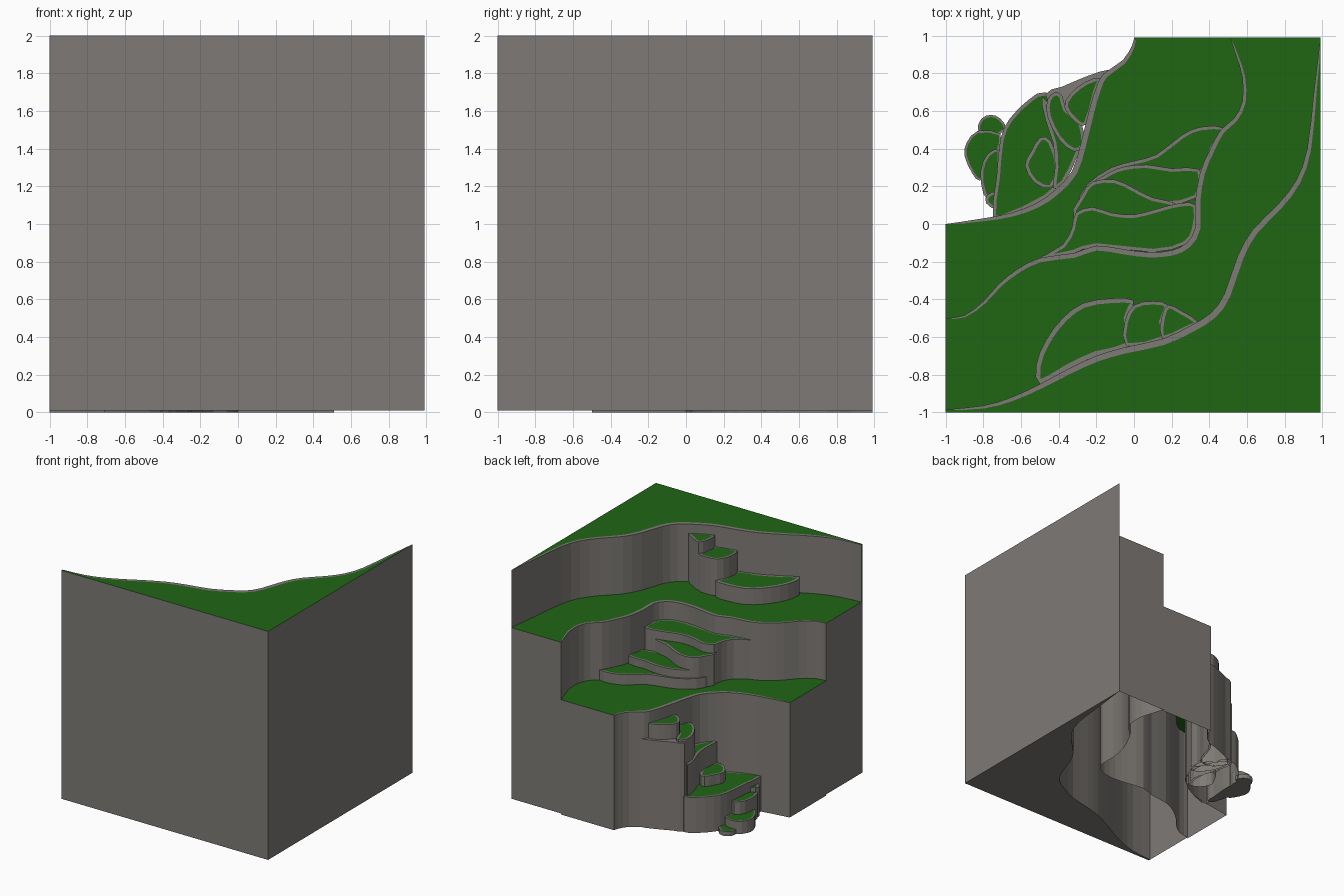
import bpy
from mathutils import Vector
from math import sin, pi

if "Cube" in bpy.data.objects:
    bpy.data.objects.remove(bpy.data.objects["Cube"])


def make_mat(name, rgb):
    m = bpy.data.materials.new(name)
    m.diffuse_color = (*rgb, 1)
    m.use_nodes = True
    m.node_tree.nodes["Principled BSDF"].inputs["Base Color"].default_value = m.diffuse_color
    return m


STONE = make_mat("stone", (0.21, 0.195, 0.18))
GRASS = make_mat("grass", (0.014, 0.133, 0.007))


def smooth(pts, closed, n=2):
    """Catmull-Rom resampling of a few 2D points."""
    p = [Vector(q) for q in pts]
    c, out = len(p), []
    for i in range(c if closed else c - 1):
        ids = [(i + k) % c if closed else min(max(i + k, 0), c - 1) for k in (-1, 0, 1, 2)]
        a, b, d, e = (p[j] for j in ids)
        for s in range(n):
            t = s / n
            out.append(0.5 * (2 * b + (d - a) * t + (2 * a - 5 * b + 4 * d - e) * t * t
                              + (3 * b - a - 3 * d + e) * t ** 3))
    return out if closed else out + [p[-1]]


def inset(line, rim, closed):
    """Shift a counter-clockwise line inward; open lines taper to their ends."""
    c, out = len(line), []
    for i, p in enumerate(line):
        a = line[i - 1] if closed or i else p
        b = line[(i + 1) % c] if closed else line[min(i + 1, c - 1)]
        d = (b - a).normalized()
        w = rim if closed else rim * max(0, sin(pi * i / (c - 1))) ** 0.5
        out.append(p + Vector((-d.y, d.x)) * w)
    return out


def block(name, line, z0, z1, rim, back=(), skip_back=False, bottom=False, grass=True):
    """Upright block: stone walls, stone rim and a grass top."""
    closed = not back
    inner, back = inset(line, rim, closed), [Vector(b) for b in back]
    n, outline = len(line), line + back
    m = len(outline)
    verts = [(p.x, p.y, z) for z in (z0, z1) for p in outline] + [(p.x, p.y, z1) for p in inner]
    faces, mats = [], []
    for i in range(m):
        if skip_back and n <= i < m - 1:
            continue
        j = (i + 1) % m
        faces.append((i, j, m + j, m + i))
    for i in range(n if closed else n - 1):
        j = (i + 1) % n
        # the tapered ends of an open rim are triangles
        if not closed and i == 0:
            faces.append((m, m + 1, 2 * m + 1))
        elif not closed and i == n - 2:
            faces.append((m + i, m + j, 2 * m + i))
        else:
            faces.append((m + i, m + j, 2 * m + j, 2 * m + i))
    if bottom:
        faces.append(tuple(reversed(range(m))))
    mats = [0] * len(faces)
    mid = list(range(2 * m, 2 * m + n))
    if not closed:
        mid[0], mid[-1] = m, m + n - 1
    faces.append(tuple(mid + list(range(m + n, 2 * m))))
    mats.append(1 if grass else 0)
    me = bpy.data.meshes.new(name)
    me.from_pydata(verts, [], faces)
    me.materials.append(STONE)
    me.materials.append(GRASS)
    me.polygons.foreach_set("material_index", mats)
    me.update()
    ob = bpy.data.objects.new(name, me)
    bpy.context.collection.objects.link(ob)


def rock(name, z0, z1, pts, rim=0.018, **kw):
    line = smooth(pts, True)
    area = sum(a.cross(b) for a, b in zip(line, line[1:] + line[:1]))
    block(name, line if area > 0 else line[::-1], z0, z1, rim, **kw)


# Cliff edges, running from the back wall to the left wall
E = 0.99
upper = smooth([(E, E), (.955, .7), (.92, .4), (.86, .23), (.76, .1), (.63, -.03), (.55, -.17),
                (.48, -.37), (.41, -.47), (.3, -.54), (.15, -.61), (-.05, -.655), (-.2, -.7),
                (-.35, -.77), (-.5, -.85), (-.65, -.92), (-.8, -.965), (-1, -.985)], False)
middle = smooth([(.51, E), (.54, .9), (.575, .78), (.575, .65), (.53, .56), (.46, .5), (.4, .39),
                 (.35, .27), (.325, .12), (.325, -.02), (.28, -.1), (.2, -.14), (.08, -.15),
                 (-.05, -.135), (-.2, -.115), (-.32, -.155), (-.5, -.18), (-.62, -.24),
                 (-.72, -.32), (-.8, -.41), (-.9, -.485), (-1, -.5)], False)
lower = smooth([(0, E), (-.01, .95), (-.06, .87), (-.16, .8), (-.2, .73), (-.24, .6), (-.285, .42),
                (-.33, .28), (-.42, .18), (-.52, .11), (-.65, .06), (-.8, .03), (-1, 0)], False)

# Three terraces; the lower two are hollow underneath
block("upper_terrace", upper, .01, 2, .035, back=[(-1, -1), (E, -1)], bottom=True)
block("middle_terrace", middle, .01, 1.5, .028, back=upper[::-1], skip_back=True)
block("lower_terrace", lower, 0, 1, .03, back=middle[::-1], skip_back=True)

# Ledges on the middle terrace
rock("high_ledge_low", 1.5, 1.64, [(-.5, -.85), (-.52, -.75), (-.47, -.62), (-.38, -.5), (-.27, -.42),
     (-.12, -.395), (0, -.405), (-.03, -.5), (-.03, -.65), (-.2, -.7), (-.35, -.77)], .025)
rock("high_ledge_mid", 1.5, 1.82, [(-.04, -.65), (-.05, -.52), (0, -.43), (.1, -.41), (.18, -.43),
     (.15, -.52), (.16, -.61)])
rock("high_ledge_top", 1.5, 1.92, [(.15, -.61), (.145, -.5), (.18, -.43), (.25, -.46), (.34, -.52),
     (.28, -.56)])

# Ledges on the lower terrace
rock("mid_ledge_1", 1, 1.09, [(-.3, .1), (-.25, .21), (-.12, .3), (0, .335), (.12, .37), (.25, .47),
     (.35, .515), (.48, .51), (.42, .4), (.35, .25), (.1, .15), (-.2, .1)])
rock("mid_ledge_2", 1, 1.16, [(-.25, .19), (-.14, .27), (-.05, .305), (.07, .315), (.2, .295),
     (.35, .29), (.335, .14), (.15, .1), (0, .12), (-.15, .15)])
rock("mid_ledge_3", 1, 1.27, [(-.32, .02), (-.28, .15), (-.22, .225), (-.1, .235), (0, .19), (.1, .14),
     (.22, .11), (.15, .05), (0, .03)])
rock("mid_ledge_4", 1, 1.345, [(-.5, -.185), (-.38, -.11), (-.33, -.02), (-.31, .06), (-.22, .09),
     (-.12, .06), (0, .05), (.12, .08), (.24, .11), (.33, .1), (.325, -.03), (.27, -.11),
     (.1, -.15), (-.2, -.12), (-.32, -.155)])

# Rock steps down the outer cliff
rock("cliff_shelf", 0, .77, [(-.13, .82), (-.25, .785), (-.38, .73), (-.47, .69), (-.4, .55),
     (-.25, .55), (-.18, .75)], grass=False)
rock("cliff_step_1", .7, .9, [(-.18, .775), (-.26, .755), (-.34, .69), (-.37, .62), (-.31, .54),
     (-.25, .53), (-.2, .7)])
rock("cliff_step_2", 0, .79, [(-.46, .66), (-.42, .7), (-.38, .68), (-.36, .61), (-.28, .54),
     (-.265, .42), (-.32, .385), (-.4, .45), (-.46, .57)])
rock("cliff_step_3", 0, .58, [(-.49, .68), (-.47, .55), (-.43, .43), (-.42, .3), (-.43, .19),
     (-.37, .22), (-.3, .36), (-.28, .45), (-.4, .57)])
rock("cliff_step_4", 0, .4, [(-.5, .46), (-.55, .38), (-.58, .31), (-.53, .22), (-.44, .19),
     (-.4, .3), (-.44, .44)])
rock("cliff_base", 0, .31, [(-.75, .04), (-.73, .25), (-.71, .45), (-.66, .56), (-.56, .66),
     (-.47, .7), (-.36, .6), (-.3, .36), (-.42, .18), (-.52, .11), (-.65, .05)])

# Small boulders at the foot
rock("boulder_1", 0, .26, [(-.725, .17), (-.78, .155), (-.785, .11), (-.73, .08)], .015, bottom=True)
rock("boulder_2", 0, .22, [(-.71, .39), (-.78, .37), (-.815, .28), (-.8, .16), (-.74, .1),
     (-.72, .2)], .015, bottom=True)
rock("boulder_3", 0, .11, [(-.71, .48), (-.83, .495), (-.89, .43), (-.9, .36), (-.86, .27),
     (-.82, .23), (-.77, .28), (-.72, .38)], .012, bottom=True)
rock("boulder_4", 0, .04, [(-.68, .5), (-.71, .56), (-.76, .58), (-.81, .56), (-.83, .5),
     (-.77, .46)], .012, bottom=True)
